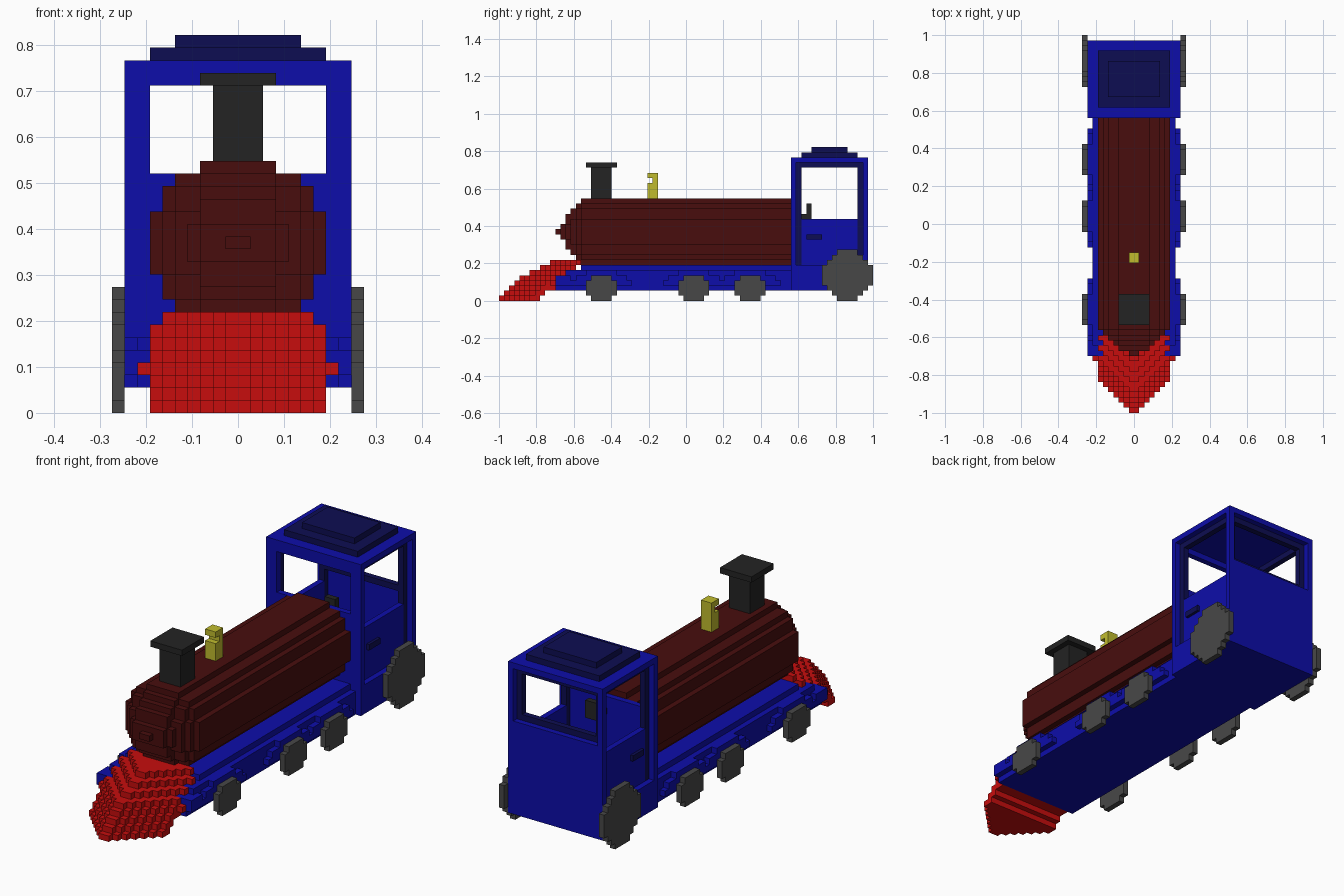
import bpy, bmesh

if "Cube" in bpy.data.objects:
    bpy.data.objects.remove(bpy.data.objects["Cube"], do_unlink=True)

V = 2 / 73  # size of one block; all numbers below count blocks


def material(name, rgb):
    m = bpy.data.materials.new(name)
    m.use_nodes = True
    m.diffuse_color = (*rgb, 1)
    m.node_tree.nodes["Principled BSDF"].inputs["Base Color"].default_value = (*rgb, 1)
    return m


BLUE = material("blue", (0.004, 0.004, 0.40))
NAVY = material("navy", (0.004, 0.004, 0.085))
MAROON = material("maroon", (0.065, 0.004, 0.004))
RED = material("red", (0.57, 0.004, 0.004))
BLACK = material("black", (0.017, 0.017, 0.017))
GREY = material("grey", (0.064, 0.064, 0.064))
YELLOW = material("yellow", (0.53, 0.50, 0.027))

# Places profile coordinates (u, v) and depth w for each extrusion axis
PLACE = {"x": lambda u, v, w: (w, u, v),
         "y": lambda u, v, w: (u, w, v),
         "z": lambda u, v, w: (u, v, w)}


def stepped(axis, lo, hi, rows, centre=0):
    """Stepped symmetric profile: rows are (v_low, v_high, half_width)."""
    right = [(centre + h, v) for a, b, h in rows for v in (a, b)]
    left = [(centre - h, v) for a, b, h in reversed(rows) for v in (b, a)]
    outline = [p for i, p in enumerate(right + left) if p != (right + left)[i - 1]]
    return axis, lo, hi, outline


def box(x0, x1, y0, y1, z0, z1):
    return "z", z0, z1, [(x0, y0), (x1, y0), (x1, y1), (x0, y1)]


def part(name, mat, pieces, mirror=False):
    bm = bmesh.new()
    for axis, lo, hi, outline in pieces:
        for side in ((1, -1) if mirror else (1,)):
            rings = []
            for w in (lo, hi):
                pts = [PLACE[axis](u, v, w) for u, v in outline]
                rings.append([bm.verts.new((x * side * V, y * V, z * V)) for x, y, z in pts])
            a, b = rings
            bm.faces.new(a)
            bm.faces.new(b)
            for i in range(len(a)):
                bm.faces.new((a[i - 1], a[i], b[i], b[i - 1]))
    bmesh.ops.recalc_face_normals(bm, faces=bm.faces)
    me = bpy.data.meshes.new(name)
    bm.to_mesh(me)
    bm.free()
    me.materials.append(mat)
    ob = bpy.data.objects.new(name, me)
    bpy.context.collection.objects.link(ob)
    return ob


def disc_rows(steps, c):
    """Full rows from (half_height, half_width) steps, widest first."""
    upper, low = [], 0
    for h, w in steps:
        upper.append((low, h, w))
        low = h
    first = upper[0]
    return ([(c - b, c - a, w) for a, b, w in reversed(upper[1:])]
            + [(c - first[1], c + first[1], first[2])]
            + [(c + a, c + b, w) for a, b, w in upper[1:]])


# Boiler barrel and stepped nose
MID = 13.5
part("boiler", MAROON, [stepped("y", -20.5, 20.5,
     disc_rows([(2.5, 7), (4.5, 6), (5.5, 5), (6.5, 3)], MID))])
nose = [[(0.5, 1)], [(1.5, 3)], [(1.5, 4), (3.5, 3)], [(2.5, 5), (4.5, 3)],
        [(2.5, 6), (4.5, 5), (5.5, 3)]]
part("boiler_nose", MAROON, [stepped("y", -25.5 + i, -24.5 + i, disc_rows(s, MID))
                             for i, s in enumerate(nose)])

# Chassis with stepped wheel arches
part("chassis", BLUE, [box(-8, 8, -25.5, 20.5, 2, 5), box(-8, 8, -23.5, 20.5, 5, 6),
                       box(-7, 7, -20.5, 20.5, 6, 7)])
WHEELS = (-16.5, 1.5, 12.5)
part("wheel_arches", BLUE, [stepped("x", 8, 9, [(3, 4, 6), (4, 5, 5), (5, 6, 3)], c)
                            for c in WHEELS] + [box(8, 9, -25.5, -22.5, 3, 5)], mirror=True)

# Wheels
part("small_wheels", GREY, [stepped("x", 9, 10, [(0, 1, 2), (1, 4, 3), (4, 5, 2)], c)
                            for c in WHEELS], mirror=True)
part("rear_wheels", GREY, [stepped("x", 9, 10,
     disc_rows([(2, 5), (3, 4), (4, 3), (5, 2)], 5), 31.5)], mirror=True)

# Wedge plough: one layer per block of height, (tip, back, widest half width)
layers = [(-36.5, -28.5, 7), (-35.5, -27.5, 7), (-34.5, -25.5, 7), (-33.5, -25.5, 8),
          (-32.5, -25.5, 8), (-30.5, -23.5, 8), (-28.5, -21.5, 7), (-26.5, -20.5, 7)]
part("plough", RED, [stepped("z", z, z + 1,
     [(tip + i, tip + i + 1, min(1 + i, widest)) for i in range(int(back - tip))])
     for z, (tip, back, widest) in enumerate(layers)])

# Chimney and whistle
part("chimney", BLACK, [box(-2, 2, -18.5, -14.5, 20, 26), box(-3, 3, -19.5, -13.5, 26, 27)])
part("whistle", YELLOW, [box(-1, 1, -7.5, -5.5, 20, 23), box(-1, 1, -6.5, -5.5, 23, 24),
                         box(-1, 1, -7.5, -5.5, 24, 25)])

# Cab walls, floor and roof slab
part("cab_base", BLUE, [box(-9, 9, 20.5, 35.5, 2, 7)])
part("cab_front_wall", BLUE, [box(-9, 9, 20.5, 21.5, 7, 19), box(-9, 9, 20.5, 21.5, 26, 27),
                              box(-9, -7, 20.5, 21.5, 19, 26), box(7, 9, 20.5, 21.5, 19, 26)])
part("cab_back_wall", BLUE, [box(-9, 9, 34.5, 35.5, 7, 18), box(-9, -8, 34.5, 35.5, 18, 27),
                             box(8, 9, 34.5, 35.5, 18, 27)])
part("cab_doors", BLUE, [box(7, 8, 22.5, 33.5, 7, 16)], mirror=True)
part("cab_roof", BLUE, [box(-9, 9, 20.5, 35.5, 27, 28)])
part("roof_cap", NAVY, [box(-7, 7, 22.5, 33.5, 28, 29), box(-5, 5, 24.5, 31.5, 29, 30)])

# Recessed window frames, door handles and control lever
part("side_frames", NAVY, [box(7, 8, 21.5, 22.5, 7, 27), box(7, 8, 33.5, 34.5, 7, 27),
                           box(7, 8, 22.5, 33.5, 26, 27)], mirror=True)
part("back_frame", NAVY, [box(-7, 7, 33.5, 34.5, 18, 19), box(-7, 7, 33.5, 34.5, 26, 27)])
part("door_handles", NAVY, [box(8, 8.5, 23.5, 26.5, 12, 13)], mirror=True)
part("control_lever", BLACK, [box(0, 2, 21.5, 24.5, 16, 17), box(0, 2, 23.5, 24.5, 17, 19)])
